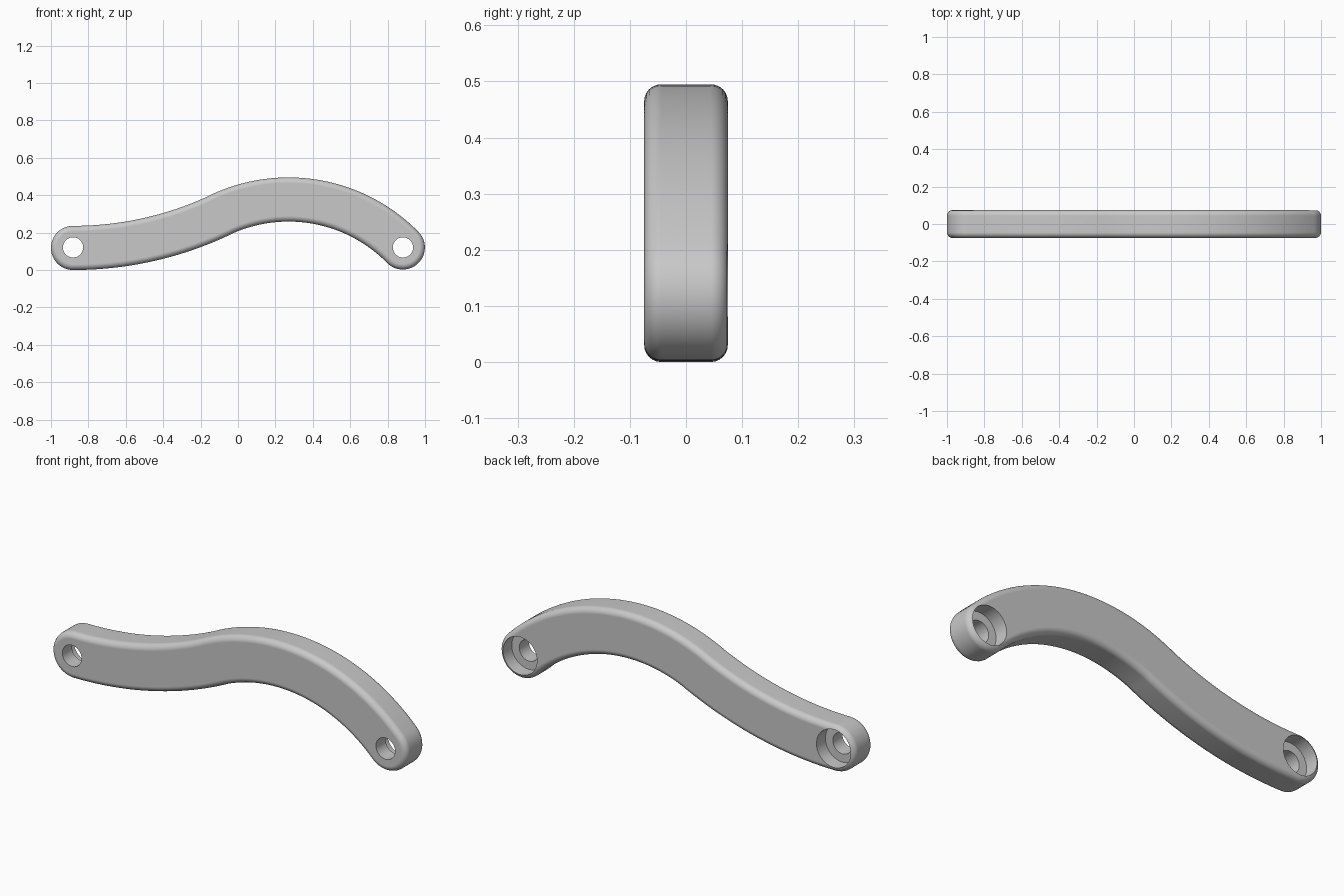
import bpy, bmesh, math

if "Cube" in bpy.data.objects:
    bpy.data.objects.remove(bpy.data.objects["Cube"])

HALF_W = 0.118      # half width of the bar
HALF_T = 0.0745     # half thickness
FILLET = 0.03       # rounded edge radius
END_X, END_Z = 0.882, 0.118
R1, R2 = 1.845, 0.857           # centre-line radii of the two bends
CREST = (0.27, -0.48)           # centre of the large bend
LOW = (-END_X, END_Z + R1)      # centre of the gentle bend
JOIN = math.asin((CREST[0] - LOW[0]) / (R1 + R2))
TIP = math.radians(45.5)

grey = bpy.data.materials.new("satin grey")
grey.diffuse_color = (0.58, 0.58, 0.58, 1)
grey.use_nodes = True
grey.node_tree.nodes["Principled BSDF"].inputs["Base Color"].default_value = grey.diffuse_color


def arc(c, r, a0, a1, n):
    """Points on an arc, angle measured clockwise from +z."""
    return [(c[0] + r * math.sin(a0 + (a1 - a0) * i / n),
             c[1] + r * math.cos(a0 + (a1 - a0) * i / n)) for i in range(n + 1)]


def outline(w):
    """S-shaped bar outline with round ends and half width w."""
    pi = math.pi
    top = arc(LOW, R1 - w, pi, pi - JOIN, 20)[:-1] + arc(CREST, R2 + w, -JOIN, TIP, 40)
    tip = (CREST[0] + R2 * math.sin(TIP), CREST[1] + R2 * math.cos(TIP))
    right = arc(tip, w, TIP, TIP + pi, 24)[1:-1]
    low = arc(CREST, R2 - w, TIP, -JOIN, 40)[:-1] + arc(LOW, R1 + w, pi - JOIN, pi, 20)
    left = arc((-END_X, END_Z), w, pi, 2 * pi, 24)[1:-1]
    return top + right + low + left


def mesh_object(name, bm):
    bmesh.ops.recalc_face_normals(bm, faces=bm.faces[:])
    me = bpy.data.meshes.new(name)
    bm.to_mesh(me)
    bm.free()
    me.materials.append(grey)
    ob = bpy.data.objects.new(name, me)
    bpy.context.collection.objects.link(ob)
    return ob


def loft(bm, loops):
    """Skin a stack of closed loops and cap both ends."""
    rings = [[bm.verts.new(p) for p in loop] for loop in loops]
    for a, b in zip(rings, rings[1:]):
        for i in range(len(a)):
            j = (i + 1) % len(a)
            bm.faces.new((a[i], a[j], b[j], b[i]))
    bm.faces.new(rings[0])
    bm.faces.new(rings[-1][::-1])


# Bar with rounded edges
steps = 6
section = [(FILLET * (1 - math.sin(k * math.pi / 2 / steps)),
            -HALF_T + FILLET * (1 - math.cos(k * math.pi / 2 / steps)))
           for k in range(steps + 1)]
section += [(d, -y) for d, y in section[::-1]]
bm = bmesh.new()
loft(bm, [[(x, y, z) for x, z in outline(HALF_W - d)] for d, y in section])
handle = mesh_object("curved_handle", bm)

# Stepped screw holes: narrow at the front, wide recess at the back
bm = bmesh.new()
for cx in (-END_X, END_X):
    loft(bm, [[(x, y, z) for x, z in arc((cx, END_Z + 0.003), r, 0, 2 * math.pi, 48)[:-1]]
              for r, y in ((0.054, -0.2), (0.054, 0.003), (0.096, 0.003), (0.096, 0.2))])
cutter = mesh_object("screw_hole_cutter", bm)
cutter.hide_render = True

cut = handle.modifiers.new("screw holes", 'BOOLEAN')
cut.operation = 'DIFFERENCE'
cut.solver = 'EXACT'
cut.object = cutter
bpy.context.view_layer.objects.active = handle
handle.select_set(True)
bpy.ops.object.modifier_apply(modifier=cut.name)
bpy.data.objects.remove(cutter)

# Smooth shading with crisp hole rims and flat faces
bpy.ops.object.shade_smooth_by_angle(angle=math.radians(30))
wn = handle.modifiers.new("flat face normals", 'WEIGHTED_NORMAL')
wn.keep_sharp = True
